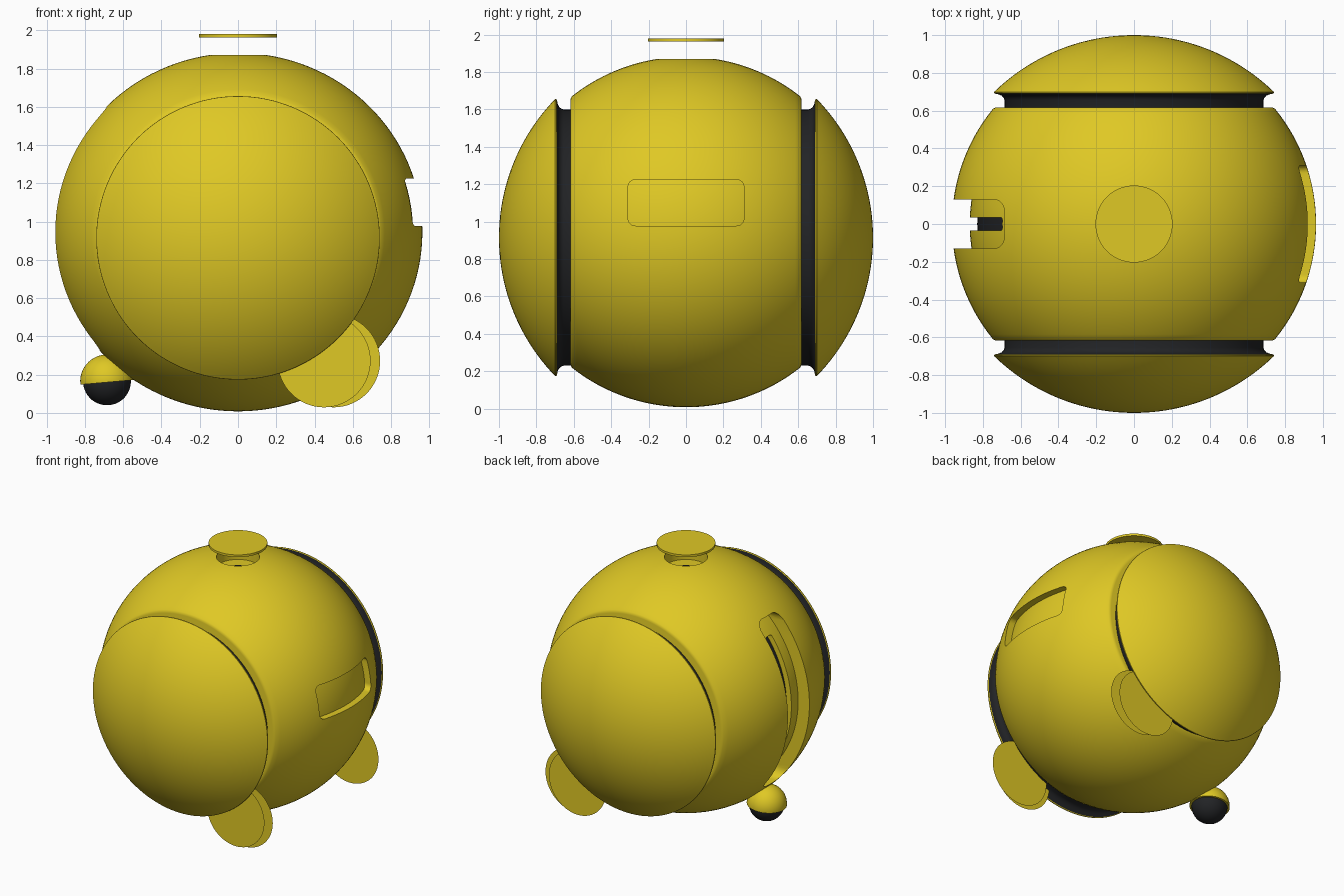
import bpy, bmesh, math
from mathutils import Matrix, Vector

if "Cube" in bpy.data.objects:
    bpy.data.objects.remove(bpy.data.objects["Cube"])

CZ, ZS, R = 0.945, 0.972, 0.964      # body centre height, vertical squash, radius


def mat(name, c):
    m = bpy.data.materials.new(name)
    m.diffuse_color = (*c, 1)
    m.use_nodes = True
    m.node_tree.nodes["Principled BSDF"].inputs["Base Color"].default_value = m.diffuse_color
    return m


yellow = mat("warm yellow", (0.74, 0.58, 0.018))
black = mat("soft black", (0.016, 0.017, 0.019))


def make(name, bm, *mats):
    bmesh.ops.recalc_face_normals(bm, faces=bm.faces)
    me = bpy.data.meshes.new(name)
    bm.to_mesh(me)
    bm.free()
    ob = bpy.data.objects.new(name, me)
    bpy.context.collection.objects.link(ob)
    for m in mats:
        me.materials.append(m)
    return ob


def smooth(ob, deg=35):
    bpy.ops.object.select_all(action='DESELECT')
    bpy.context.view_layer.objects.active = ob
    ob.select_set(True)
    bpy.ops.object.shade_smooth_by_angle(angle=math.radians(deg))


def lathe(name, profile, m, z, zs=1.0, n=128):
    """Spin (radius, y) points around the y axis."""
    bm = bmesh.new()
    rings = []
    for r, y in profile:
        rings.append([bm.verts.new((r * math.cos(2 * math.pi * i / n), y,
                                    z + zs * r * math.sin(2 * math.pi * i / n))) for i in range(n)])
    for a, b in zip(rings, rings[1:]):
        for i in range(n):
            j = (i + 1) % n
            bm.faces.new((a[i], a[j], b[j], b[i]))
    bmesh.ops.remove_doubles(bm, verts=bm.verts, dist=1e-5)
    return make(name, bm, m)


def cut(ob, cutter):
    mod = ob.modifiers.new("cut", 'BOOLEAN')
    mod.operation, mod.solver, mod.object = 'DIFFERENCE', 'EXACT', cutter
    bpy.context.view_layer.update()
    dg = bpy.context.evaluated_depsgraph_get()
    me = bpy.data.meshes.new_from_object(ob.evaluated_get(dg))
    ob.modifiers.clear()
    ob.data = me
    bpy.data.objects.remove(cutter)


def recess(name, lo, hi, corner, floor_r):
    """Rounded box cutter along x whose floor follows the body curve."""
    bm = bmesh.new()
    lo, hi = Vector(lo), Vector(hi)
    d = hi - lo
    bmesh.ops.create_cube(bm, size=1, matrix=Matrix.Translation((lo + hi) / 2) @ Matrix.Diagonal((*d, 1)))
    edges = [e for e in bm.edges if abs(e.verts[0].co.x - e.verts[1].co.x) > 0.01]
    bmesh.ops.bevel(bm, geom=edges, offset=corner, segments=6, profile=0.5, affect='EDGES')
    box = make(name, bm, yellow)
    bm = bmesh.new()
    bmesh.ops.create_uvsphere(bm, u_segments=96, v_segments=64, radius=floor_r,
                              matrix=Matrix.Translation((0, 0, CZ)) @ Matrix.Diagonal((1, 1, ZS, 1)))
    cut(box, make("floor_helper", bm, yellow))
    return box


def cylinder(name, r, z0, z1, m, n=64):
    bm = bmesh.new()
    bmesh.ops.create_cone(bm, cap_ends=True, segments=n, radius1=r, radius2=r, depth=z1 - z0,
                          matrix=Matrix.Translation((0, 0, (z0 + z1) / 2)))
    return make(name, bm, m)


# main body: rounded barrel with softened rims
a0 = math.asin(0.61 / R)
arc = [(R * math.cos(a), R * math.sin(a)) for a in [-a0 + 2 * a0 * i / 40 for i in range(41)]]
rim = [(0, 0.618), (0.725, 0.618), (0.736, 0.616)]
body = lathe("body", [(r, -y) for r, y in rim] + arc + rim[::-1], yellow, CZ, ZS)

# side handle, leg slot with inner slit, top hatch hole
cut(body, recess("handle_cutter", (0.6, -0.31, 0.978), (1.2, 0.31, 1.225), 0.04, 0.915))
cut(body, recess("slot_cutter", (-1.2, -0.13, 0.33), (-0.45, 0.13, 1.6), 0.07, 0.87))
cut(body, recess("slit_cutter", (-1.2, -0.035, 0.45), (-0.45, 0.035, 1.45), 0.015, 0.83))
cut(body, cylinder("hatch_cutter", 0.15, 1.78, 2.1, yellow))
body.data.materials.clear()
body.data.materials.append(yellow)
body.data.materials.append(black)
for p in body.data.polygons:                 # dark floor of the slit
    c = p.center
    rr = math.sqrt(c.x ** 2 + c.y ** 2 + ((c.z - CZ) / ZS) ** 2)
    dark = c.x < -0.5 and abs(c.y) < 0.036 and rr < 0.836 and abs(p.normal.y) < 0.5
    p.material_index = 1 if dark else 0
smooth(body)

# domed side caps and dark grooves
CR = 1.063
top = math.asin(0.74 / CR)
dome = [(CR * math.sin(top * i / 24), 1.0 - CR * (1 - math.cos(top * i / 24))) for i in range(25)]
dome += [(0.741, 0.694), (0.735, 0.690)]
groove = [(0.685, 0.60), (0.685, 0.655), (0.69, 0.668), (0.70, 0.679), (0.715, 0.686), (0.736, 0.690)]
for side, s in (("front", -1), ("back", 1)):
    smooth(lathe(side + "_cap", [(r, s * y) for r, y in dome], yellow, 0.915))
    smooth(lathe(side + "_groove", [(r, s * y) for r, y in groove], black, 0.915))
    # paired thin wheel discs sitting in the groove
    for k, (x, y) in enumerate(((0.50, 0.64), (0.45, 0.67))):
        bm = bmesh.new()
        bmesh.ops.create_circle(bm, cap_ends=True, segments=64, radius=0.243,
                                matrix=Matrix.Translation((x, s * y, 0.272)) @ Matrix.Rotation(math.pi / 2, 4, 'X'))
        make("%s_wheel_disc_%d" % (side, k + 1), bm, yellow)

# raised hatch lid and dark socket below it
smooth(cylinder("hatch_lid", 0.204, 1.963, 1.98, yellow))
cylinder("hatch_socket", 0.04, 1.775, 1.79, black, 32)

# ball foot: dark ball in a yellow half shell, slightly tilted
place = Matrix.Translation((-0.685, 0, 0.165)) @ Matrix.Rotation(math.radians(-5), 4, 'Y')
bm = bmesh.new()
bmesh.ops.create_uvsphere(bm, u_segments=48, v_segments=24, radius=0.125, matrix=place)
smooth(make("foot_ball", bm, black))
bm = bmesh.new()
bmesh.ops.create_uvsphere(bm, u_segments=48, v_segments=24, radius=0.14)
bmesh.ops.bisect_plane(bm, geom=bm.verts[:] + bm.edges[:] + bm.faces[:], plane_co=(0, 0, -0.005),
                       plane_no=(0, 0, 1), clear_inner=True)
bmesh.ops.holes_fill(bm, edges=[e for e in bm.edges if e.is_boundary])
bm.transform(place)
smooth(make("foot_shell", bm, yellow))
